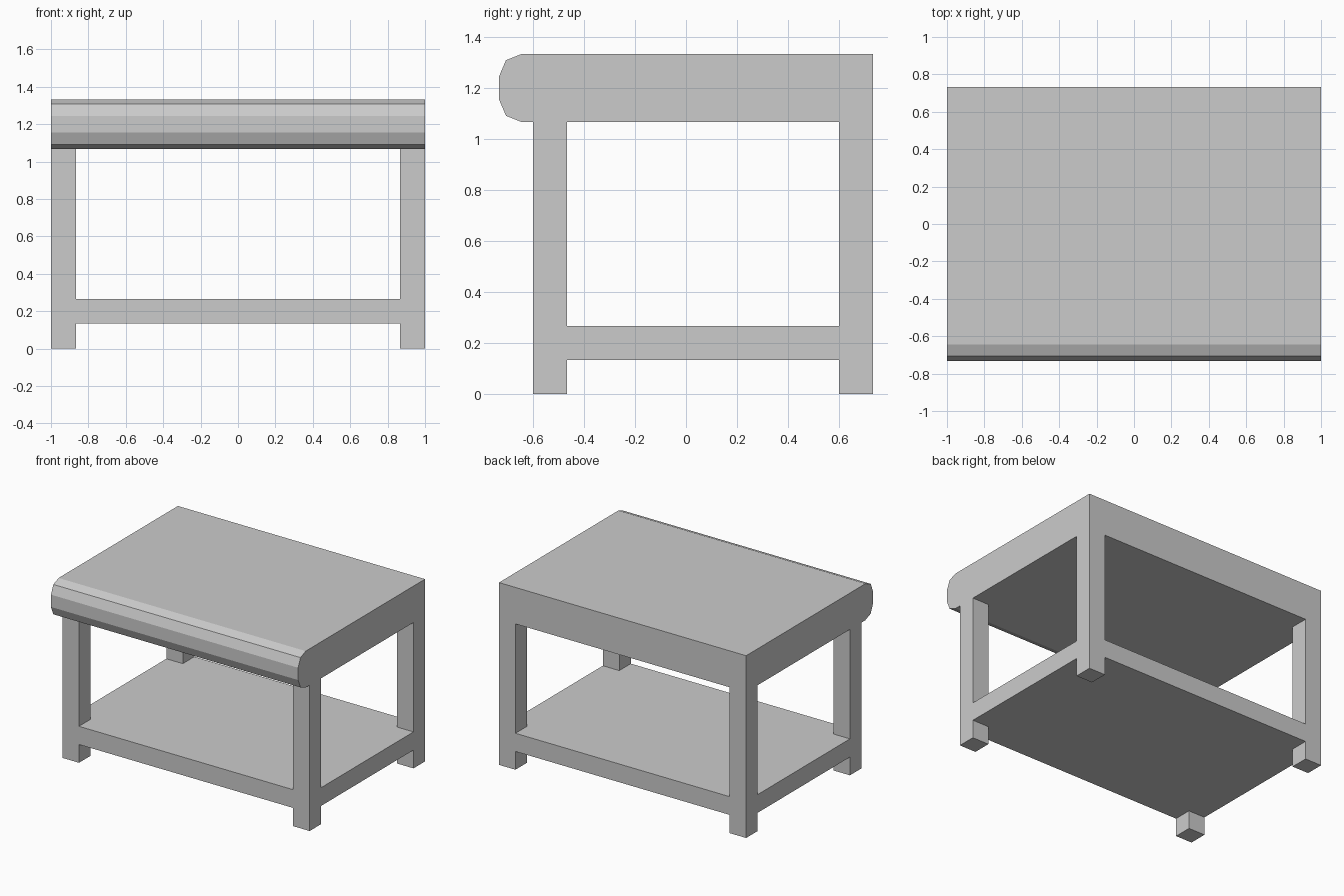
import bpy, bmesh
from mathutils import Vector

if "Cube" in bpy.data.objects:
    bpy.data.objects.remove(bpy.data.objects["Cube"])

U = 2 / 15              # module: leg thickness
FRONT, BACK = -0.6, 0.7333


def extrude_profile(name, points, direction):
    """Solid prism from a closed outline pushed along a direction."""
    bm = bmesh.new()
    face = bm.faces.new([bm.verts.new(p) for p in points])
    ext = bmesh.ops.extrude_face_region(bm, geom=[face])
    verts = [v for v in ext["geom"] if isinstance(v, bmesh.types.BMVert)]
    bmesh.ops.translate(bm, verts=verts, vec=Vector(direction))
    bmesh.ops.recalc_face_normals(bm, faces=bm.faces)
    mesh = bpy.data.meshes.new(name)
    bm.to_mesh(mesh)
    bm.free()
    obj = bpy.data.objects.new(name, mesh)
    bpy.context.collection.objects.link(obj)
    return obj


# Table top: side profile with a faceted bullnose at the front
top_profile = [(BACK, 8 * U), (BACK, 10 * U), (-0.645, 10 * U), (-0.706, 1.309),
               (-0.7333, 1.245), (-0.7333, 1.155), (-0.706, 1.091), (-0.645, 8 * U)]
extrude_profile("table_top", [(-1, y, z) for y, z in top_profile], (2, 0, 0))

# Legs: square posts flush with the outer corners
for y, row in ((FRONT, "front"), (BACK - U, "back")):
    for x, side in ((-1, "left"), (1 - U, "right")):
        base = [(x, y, 0), (x + U, y, 0), (x + U, y + U, 0), (x, y + U, 0)]
        extrude_profile(f"{row}_{side}_leg", base, (0, 0, 8 * U))

# Lower shelf: flush with the legs, notched around each of them
xi, yf, yb = 1 - U, FRONT + U, BACK - U
shelf = [(-xi, FRONT), (xi, FRONT), (xi, yf), (1, yf), (1, yb), (xi, yb),
         (xi, BACK), (-xi, BACK), (-xi, yb), (-1, yb), (-1, yf), (-xi, yf)]
extrude_profile("lower_shelf", [(x, y, U) for x, y in shelf], (0, 0, U))
